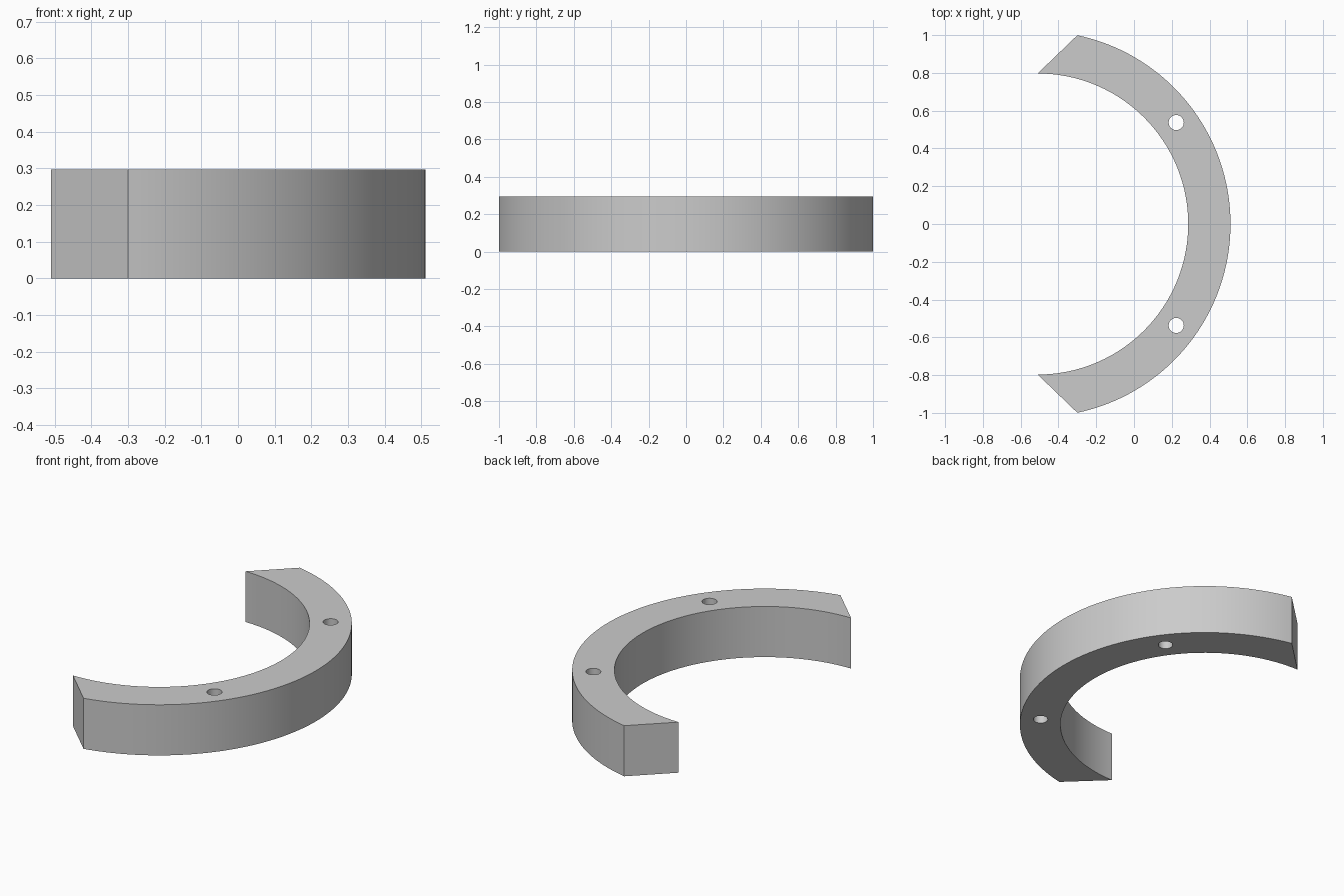
import bpy
import bmesh
from math import acos, cos, sin, pi, radians

cube = bpy.data.objects.get("Cube")
if cube:
    bpy.data.objects.remove(cube)

CENTRE_X = -0.51
INNER_R, OUTER_R = 0.797, 1.021
HEIGHT = 0.296
HOLE_R = 0.04
HOLE_ANGLE = radians(36.2)
SEGMENTS = 96

grey = bpy.data.materials.new("plain_grey")
grey.use_nodes = True
colour = (0.6, 0.6, 0.6, 1)
grey.diffuse_color = colour
grey.node_tree.nodes["Principled BSDF"].inputs["Base Color"].default_value = colour


def arc(radius, half_angle):
    """Points along an arc from -half_angle to +half_angle."""
    angles = [half_angle * (2 * i / SEGMENTS - 1) for i in range(SEGMENTS + 1)]
    return [(CENTRE_X + radius * cos(a), radius * sin(a), 0) for a in angles]


# Half ring: a semicircle inside, a shorter arc outside, slanted ends between
bm = bmesh.new()
inner = [bm.verts.new(p) for p in arc(INNER_R, pi / 2)]
outer = [bm.verts.new(p) for p in arc(OUTER_R, acos(0.21 / OUTER_R))]
for i in range(SEGMENTS):
    bm.faces.new((inner[i], outer[i], outer[i + 1], inner[i + 1]))
extruded = bmesh.ops.extrude_face_region(bm, geom=bm.faces[:])
top = [g for g in extruded["geom"] if isinstance(g, bmesh.types.BMVert)]
bmesh.ops.translate(bm, verts=top, vec=(0, 0, HEIGHT))
bmesh.ops.recalc_face_normals(bm, faces=bm.faces)
mesh = bpy.data.meshes.new("half_ring")
bm.to_mesh(mesh)
bm.free()
ring = bpy.data.objects.new("half_ring", mesh)
bpy.context.collection.objects.link(ring)
mesh.materials.append(grey)

# Two through holes on the middle of the band
cutters = []
for side in (-1, 1):
    r = (INNER_R + OUTER_R) / 2
    bpy.ops.mesh.primitive_cylinder_add(
        vertices=32, radius=HOLE_R, depth=1,
        location=(CENTRE_X + r * cos(HOLE_ANGLE), side * r * sin(HOLE_ANGLE), HEIGHT / 2))
    cutter = bpy.context.object
    cutter.name = "hole_cutter"
    cutter.hide_render = True
    cutter.data.materials.append(grey)
    cutters.append(cutter)
    cut = ring.modifiers.new("hole", "BOOLEAN")
    cut.operation = "DIFFERENCE"
    cut.solver = "EXACT"
    cut.object = cutter

# Apply the holes, then smooth the curved walls and keep the rims sharp
bpy.ops.object.select_all(action="DESELECT")
ring.select_set(True)
bpy.context.view_layer.objects.active = ring
for name in [m.name for m in ring.modifiers]:
    bpy.ops.object.modifier_apply(modifier=name)
for cutter in cutters:
    bpy.data.objects.remove(cutter)
bpy.ops.object.shade_smooth_by_angle(angle=radians(30))
